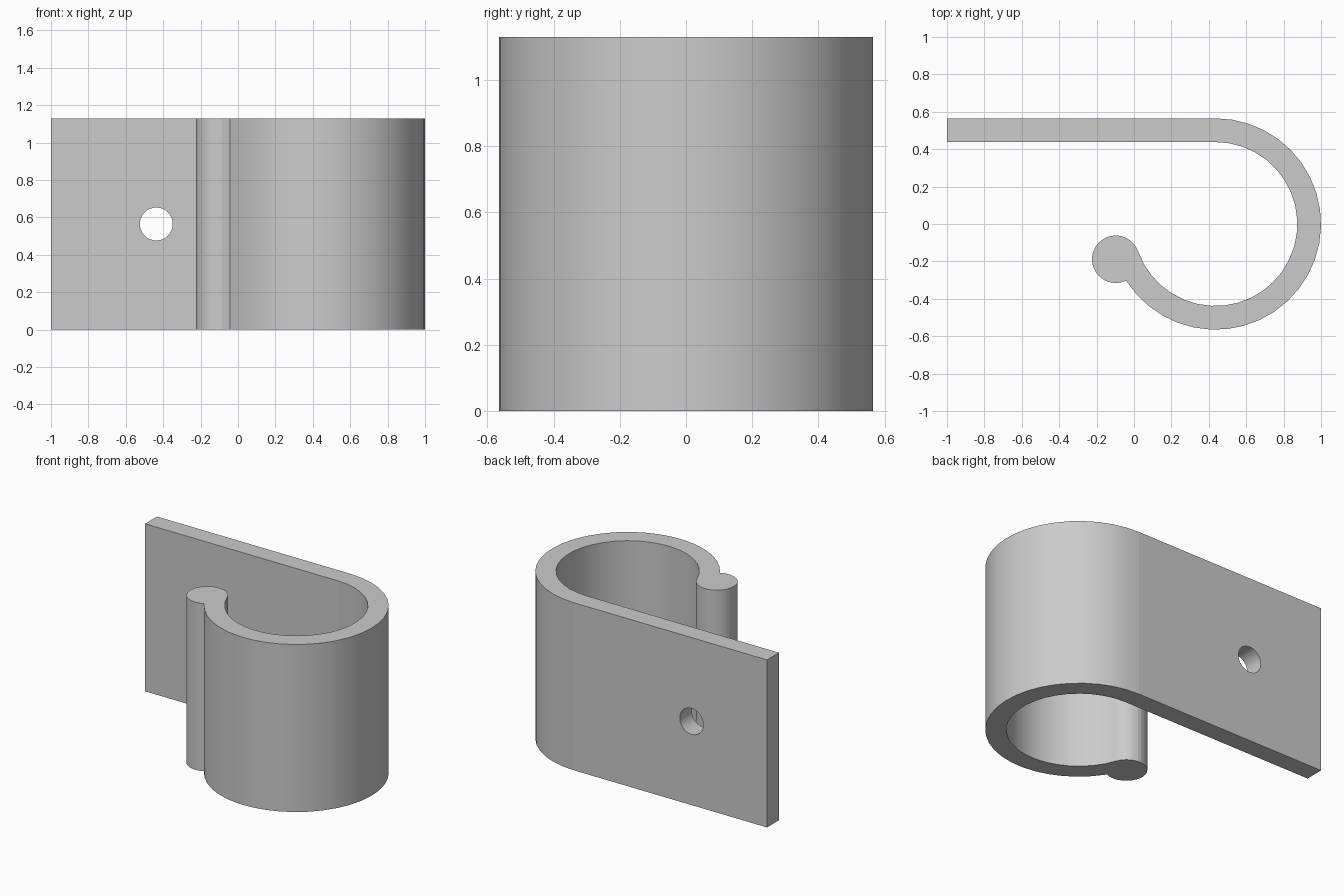
import bpy, bmesh
from math import radians, sin, cos, asin, atan2, degrees, hypot, pi
from mathutils import Matrix, Vector

cube = bpy.data.objects.get("Cube")
if cube:
    bpy.data.objects.remove(cube, do_unlink=True)

HEIGHT = 1.13
OUTER, INNER = 0.565, 0.438
HOOK_X = 0.435
BEAD_R = OUTER - INNER
BEAD_ANGLE = 199.5

grey = bpy.data.materials.new("plain grey")
grey.use_nodes = True
grey.diffuse_color = (0.6, 0.6, 0.6, 1)
grey.node_tree.nodes["Principled BSDF"].inputs["Base Color"].default_value = (0.6, 0.6, 0.6, 1)


def arc(cx, cy, r, start, end, steps):
    angles = [radians(start + (end - start) * i / steps) for i in range(steps + 1)]
    return [(cx + r * cos(a), cy + r * sin(a)) for a in angles]


# Outline: flat strip, outer curl, round bead at the tip, inner curl
bead_x = HOOK_X + OUTER * cos(radians(BEAD_ANGLE))
bead_y = OUTER * sin(radians(BEAD_ANGLE))
meet = BEAD_ANGLE + degrees(2 * asin(BEAD_R / 2 / OUTER))
outer = arc(HOOK_X, 0, OUTER, 90, meet - 360, 26)
bead_start = degrees(atan2(outer[-1][1] - bead_y, outer[-1][0] - bead_x))
bead = arc(bead_x, bead_y, BEAD_R, bead_start, BEAD_ANGLE - 180 - 360, 26)
inner = arc(HOOK_X, 0, INNER, BEAD_ANGLE - 360, 90, 26)
outline = [(-1, OUTER)] + outer + bead[1:] + inner[1:] + [(-1, INNER)]

# Extrude the outline upward
bm = bmesh.new()
base = bm.faces.new([bm.verts.new((x, y, 0)) for x, y in outline])
top = bmesh.ops.extrude_face_region(bm, geom=[base])["geom"]
bmesh.ops.translate(bm, vec=(0, 0, HEIGHT),
                    verts=[v for v in top if isinstance(v, bmesh.types.BMVert)])
bmesh.ops.recalc_face_normals(bm, faces=bm.faces)
mesh = bpy.data.meshes.new("hook_clip")
bm.to_mesh(mesh)
bm.free()
mesh.materials.append(grey)
clip = bpy.data.objects.new("hook_clip", mesh)
bpy.context.collection.objects.link(clip)

# Screw hole through the flat strip
bpy.ops.mesh.primitive_cylinder_add(vertices=32, radius=0.088, depth=0.4,
                                    location=(-0.437, 0.5, HEIGHT / 2),
                                    rotation=(pi / 2, 0, 0))
cutter = bpy.context.object
cutter.name = "hole_cutter"
cutter.hide_render = True
cutter.data.materials.append(grey)
cut = clip.modifiers.new("screw_hole", "BOOLEAN")
cut.object = cutter
cut.solver = "EXACT"
bpy.context.view_layer.objects.active = clip
bpy.ops.object.select_all(action="DESELECT")
clip.select_set(True)
bpy.ops.object.modifier_apply(modifier=cut.name)
bpy.data.objects.remove(cutter, do_unlink=True)

# Smooth the curved walls, keep the strip and end caps flat
bpy.ops.object.shade_smooth_by_angle(angle=radians(30))
for face in clip.data.polygons:
    n = face.normal
    if abs(n.z) > 0.9 or n.x < -0.999 or (abs(n.y) > 0.999 and face.center.x < 0.3):
        face.use_smooth = False
